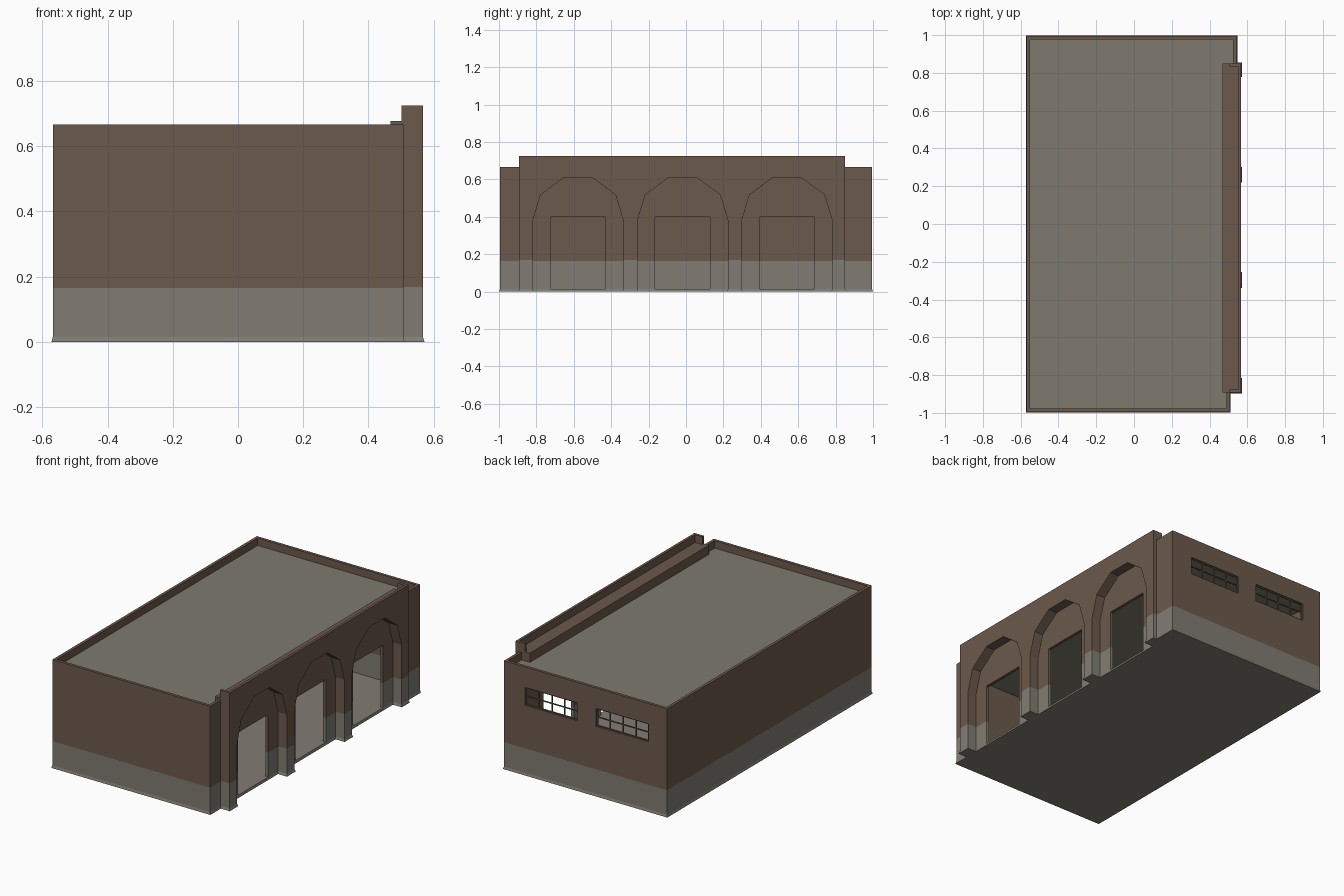
import bpy, bmesh

if "Cube" in bpy.data.objects:
    bpy.data.objects.remove(bpy.data.objects["Cube"])

def mat(name, c):
    m = bpy.data.materials.new(name)
    m.diffuse_color = (*c, 1)
    m.use_nodes = True
    m.node_tree.nodes["Principled BSDF"].inputs["Base Color"].default_value = m.diffuse_color
    return m

BROWN = mat("brown_plaster", (0.150, 0.100, 0.073))
GREY = mat("grey_concrete", (0.222, 0.204, 0.172))
ROOF = mat("roof_grey", (0.210, 0.193, 0.158))
BAND = 0.165   # height of the grey lower band

def prism(name, pts, axis, a, b, mats, band=None, flare=0.0):
    """Extrude a 2D outline along an axis; optional grey band below a height."""
    def place(p, t):
        return {"x": (t, p[0], p[1]), "y": (p[0], t, p[1]), "z": (p[0], p[1], t)}[axis]
    bm = bmesh.new()
    # flare pushes the lower outline outward to make a splayed foot
    low = [(p[0] + (flare if p[2:] == () and p[0] > FX(pts) else -flare),
            p[1] + (flare if p[1] > FY(pts) else -flare)) for p in pts] if flare else pts
    v0 = [bm.verts.new(place(p, a)) for p in low]
    v1 = [bm.verts.new(place(p, b)) for p in pts]
    n = len(pts)
    bm.faces.new(v0)
    bm.faces.new(v1)
    for i in range(n):
        j = (i + 1) % n
        bm.faces.new((v0[i], v0[j], v1[j], v1[i]))
    bmesh.ops.recalc_face_normals(bm, faces=bm.faces)
    if band:
        bmesh.ops.triangulate(bm, faces=bm.faces)
        bmesh.ops.bisect_plane(bm, geom=bm.verts[:] + bm.edges[:] + bm.faces[:],
                               plane_co=(0, 0, band), plane_no=(0, 0, 1))
        for f in bm.faces:
            f.material_index = 1 if f.calc_center_median().z < band else 0
    me = bpy.data.meshes.new(name)
    bm.to_mesh(me)
    bm.free()
    for m in mats:
        me.materials.append(m)
    ob = bpy.data.objects.new(name, me)
    bpy.context.collection.objects.link(ob)
    return ob

def FX(pts):
    return (min(p[0] for p in pts) + max(p[0] for p in pts)) / 2

def FY(pts):
    return (min(p[1] for p in pts) + max(p[1] for p in pts)) / 2

def box(name, x, y, z, mats, band=None, flare=0.0):
    pts = [(x[0], y[0]), (x[1], y[0]), (x[1], y[1]), (x[0], y[1])]
    return prism(name, pts, "z", z[0], z[1], mats, band, flare)

def notched(y0, y1, top, notch, centres):
    """Wall outline (y, z) with openings cut up from the bottom edge."""
    pts = [(y0, 0)]
    for c in centres:
        pts += [(c - w, z) for w, z in notch] + [(c + w, z) for w, z in reversed(notch)]
    return pts + [(y1, 0), (y1, top), (y0, top)]

WALL = [BROWN, GREY]
X0, XF, XB, Y = -0.568, 0.507, 0.543, 0.995   # left, front-part right, back-part right, half length
FY0, FY1, FX1 = -0.892, 0.85, 0.567           # arcade extents
H, T, RZ, LZ, PZ = 0.666, 0.018, 0.62, 0.677, 0.725
CENTRES = (-0.577, -0.0175, 0.54)

# floor slab with splayed foot
foot = [(X0, -Y), (XF, -Y), (XF, FY1), (XB, FY1), (XB, Y), (X0, Y)]
prism("floor_slab", foot, "z", 0, 0.015, [GREY], flare=0.004)

# roof slab inside the parapets
roof = [(X0 + T, -Y + T), (XF - T, -Y + T), (XF - T, FY1), (XB - T, FY1), (XB - T, Y - T), (X0 + T, Y - T)]
prism("roof_slab", roof, "z", RZ - 0.015, RZ, [ROOF])

# plain outer walls
box("left_wall", (X0, X0 + T), (-Y, Y), (0.002, H), WALL, BAND)
box("front_wall", (X0 + T, XF - T), (-Y, -Y + T), (0.002, H), WALL, BAND)
box("right_wall_back_part", (XB - T, XB), (FY1, Y), (0.002, H), WALL, BAND)

# right wall with three doorways
door = [(0.147, 0), (0.147, 0.40)]
prism("door_wall", notched(-Y, FY1, H, door, CENTRES), "x", XF - T, XF, WALL, BAND)

# back wall built around two windows
WZ0, WZ1 = 0.43, 0.54
WINDOWS = [(-0.44, -0.085), (0.045, 0.40)]
by = (Y - T, Y)
box("back_wall_lower", (X0 + T, XB - T), by, (0.002, WZ0), WALL, BAND)
box("back_wall_upper", (X0 + T, XB - T), by, (WZ1, H), [BROWN])
for x in ((X0 + T, WINDOWS[0][0]), (WINDOWS[0][1], WINDOWS[1][0]), (WINDOWS[1][1], XB - T)):
    box("back_wall_pier", x, by, (WZ0, WZ1), [BROWN])

# window frames and glazing bars
for x0, x1 in WINDOWS:
    wy = (Y - 0.013, Y - 0.007)
    for i in range(5):
        c = x0 + 0.003 + (x1 - x0 - 0.006) * i / 4
        box("window_upright", (c - 0.003, c + 0.003), wy, (WZ0, WZ1), [BROWN])
    for i in range(3):
        c = WZ0 + 0.003 + (WZ1 - WZ0 - 0.006) * i / 2
        box("window_crossbar", (x0, x1), wy, (c - 0.003, c + 0.003), [BROWN])

# arcade in front of the door wall
arch = [(0.242, 0), (0.242, 0.38), (0.200, 0.518), (0.075, 0.61)]
prism("arcade", notched(FY0, FY1, LZ, arch, CENTRES), "x", XF, FX1, WALL, 0.168)

# splayed feet of the pillars
edges = [FY0] + [c + s * 0.242 for c in CENTRES for s in (-1, 1)] + [FY1]
for a, b in zip(edges[::2], edges[1::2]):
    box("pillar_foot", (XF, FX1), (a, b), (0, 0.015), [GREY], flare=0.005)

# ledge behind the arcade and its thin parapet with end returns
box("arcade_ledge", (0.468, XF), (FY0, FY1), (RZ - 0.01, LZ), [BROWN])
box("arcade_parapet", (FX1 - 0.016, FX1), (FY0, FY1), (LZ, PZ), [BROWN])
for a, b in ((FY0, FY0 + 0.016), (FY1 - 0.016, FY1)):
    box("parapet_return", (0.502, FX1 - 0.016), (a, b), (LZ, PZ), [BROWN])
